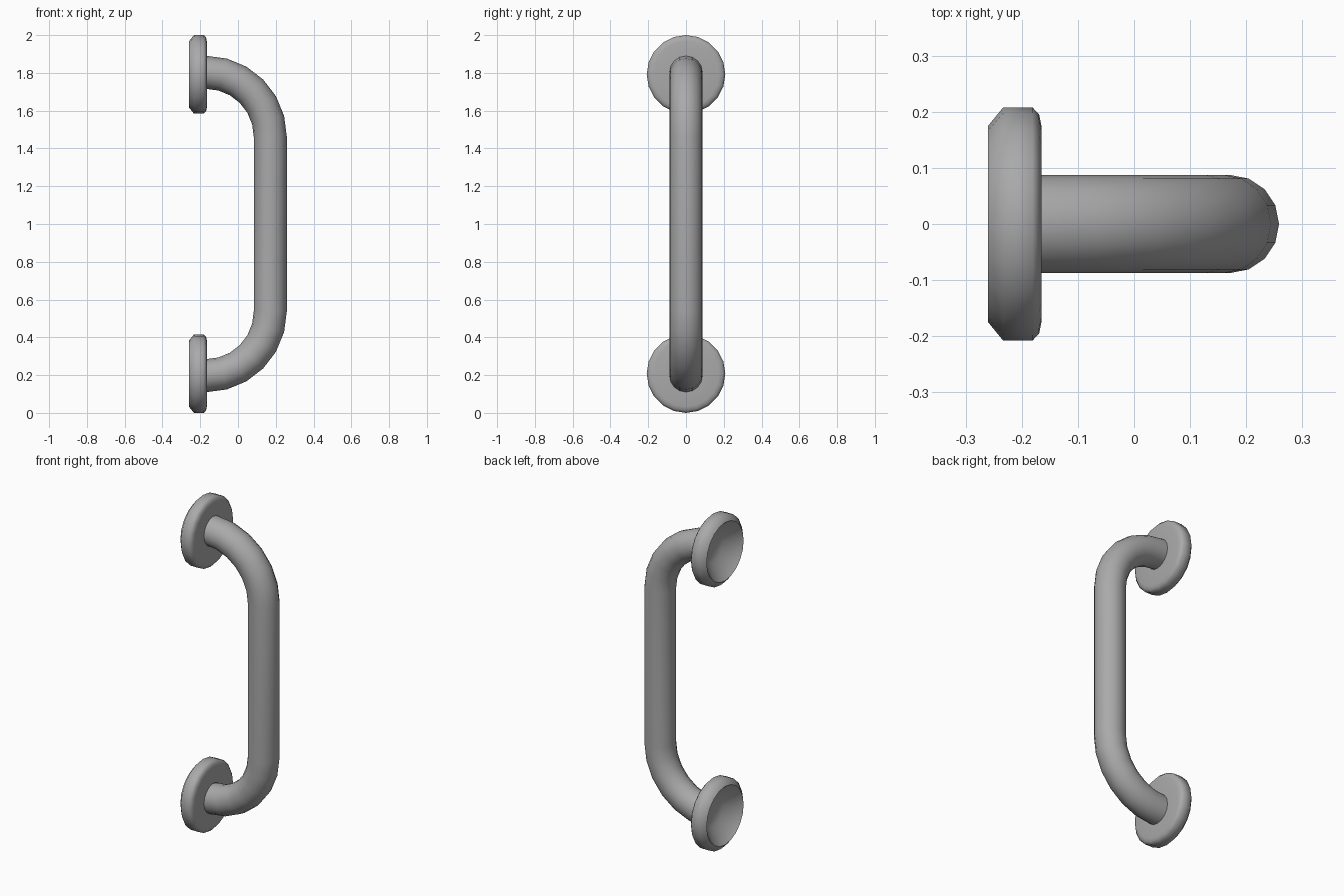
import bpy, bmesh
from math import sin, cos, pi

if "Cube" in bpy.data.objects:
    bpy.data.objects.remove(bpy.data.objects["Cube"])

TUBE_R = 0.0875
END_X, BAR_X = -0.17, 0.171     # wall end and grip centre line
MID_Z = 1.0

# Dark grey metal
metal = bpy.data.materials.new("dark_grey_metal")
metal.diffuse_color = (0.4, 0.4, 0.4, 1)
metal.use_nodes = True
metal.node_tree.nodes["Principled BSDF"].inputs["Base Color"].default_value = metal.diffuse_color


def make_object(name, rings, cap_last=False):
    """Bridge equal rings of points into a smooth-shaded skin."""
    bm = bmesh.new()
    loops = [[bm.verts.new(p) for p in ring] for ring in rings]
    n = len(loops[0])
    for a, b in zip(loops, loops[1:]):
        for i in range(n):
            j = (i + 1) % n
            bm.faces.new((a[i], a[j], b[j], b[i]))
    if cap_last:
        bm.faces.new(loops[-1])
    bmesh.ops.recalc_face_normals(bm, faces=bm.faces)
    mesh = bpy.data.meshes.new(name)
    bm.to_mesh(mesh)
    bm.free()
    mesh.materials.append(metal)
    obj = bpy.data.objects.new(name, mesh)
    bpy.context.collection.objects.link(obj)
    bpy.ops.object.select_all(action='DESELECT')
    obj.select_set(True)
    bpy.context.view_layer.objects.active = obj
    bpy.ops.object.shade_smooth_by_angle(angle=0.9)
    return obj


# Bent tube: two quarter bends joined by the straight grip
bend = BAR_X - END_X
path = []                        # x, z, outward angle in the xz plane
for k in range(7):
    a = pi / 2 * (1 - k / 6)
    path.append((END_X + bend * cos(a), 1.462 + bend * sin(a), a))
path += [(x, 2 * MID_Z - z, -a) for x, z, a in reversed(path)]

tube_rings = []
for x, z, a in path:
    ring = []
    for i in range(16):
        t = 2 * pi * i / 16
        r = TUBE_R * cos(t)
        ring.append((x + r * cos(a), TUBE_R * sin(t), z + r * sin(a)))
    tube_rings.append(ring)
make_object("grip_tube", tube_rings)

# Wall flanges: lathed profile (x, radius) with a hollow back
profile = [(-0.165, 0.08), (-0.165, 0.175), (-0.169, 0.195), (-0.181, 0.208),
           (-0.233, 0.208), (-0.26, 0.175), (-0.18, 0.09)]
for name, zc in (("lower_flange", 0.208), ("upper_flange", 1.792)):
    rings = [[(x, r * sin(2 * pi * i / 20), zc + r * cos(2 * pi * i / 20))
              for i in range(20)] for x, r in profile]
    make_object(name, rings, cap_last=True)
